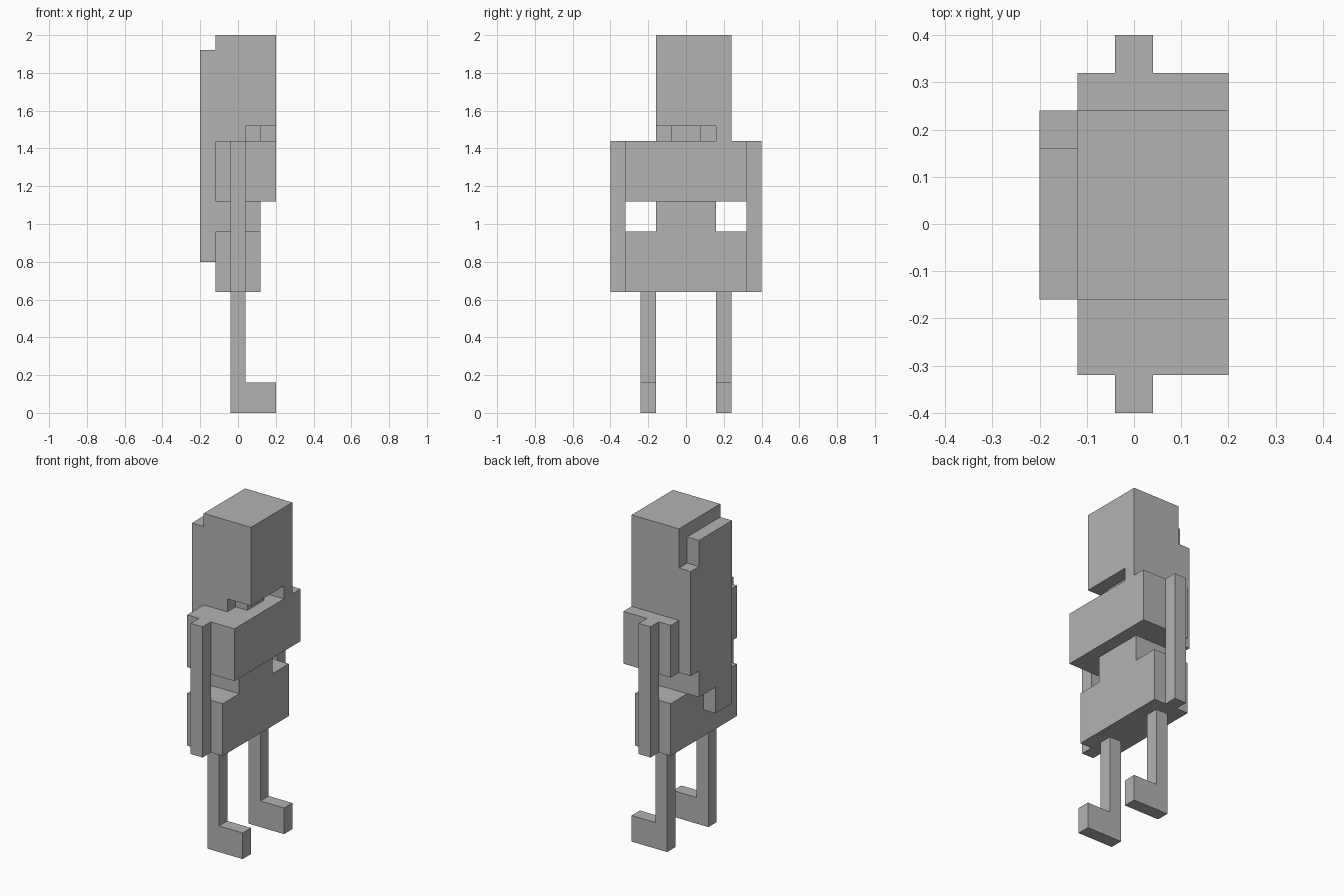
import bpy
import bmesh
from mathutils import Vector

cube = bpy.data.objects.get("Cube")
if cube:
    bpy.data.objects.remove(cube, do_unlink=True)

U = 0.08  # one block of the blocky grid

grey = bpy.data.materials.new("plain_grey")
grey.use_nodes = True
colour = (0.45, 0.45, 0.45, 1.0)
grey.diffuse_color = colour
grey.node_tree.nodes["Principled BSDF"].inputs["Base Color"].default_value = colour


def prism(name, outline, axis, start, end):
    """Extrude a flat outline (in blocks) along an axis from start to end."""
    def place(a, b, d):
        p = [a, b]
        p.insert(axis, d)
        return Vector(p) * U

    bm = bmesh.new()
    face = bm.faces.new([bm.verts.new(place(a, b, start)) for a, b in outline])
    ext = bmesh.ops.extrude_face_region(bm, geom=[face])
    moved = [v for v in ext["geom"] if isinstance(v, bmesh.types.BMVert)]
    bmesh.ops.translate(bm, verts=moved, vec=place(0, 0, end - start))
    bmesh.ops.recalc_face_normals(bm, faces=bm.faces)
    mesh = bpy.data.meshes.new(name)
    bm.to_mesh(mesh)
    bm.free()
    mesh.materials.append(grey)
    obj = bpy.data.objects.new(name, mesh)
    bpy.context.collection.objects.link(obj)
    return obj


def box(name, x, y, z):
    rect = [(x[0], y[0]), (x[1], y[0]), (x[1], y[1]), (x[0], y[1])]
    return prism(name, rect, 2, *z)


# Torso: wide hips, narrow waist, deep chest
hips_and_waist = [(-4, 8), (4, 8), (4, 12), (2, 12), (2, 14), (-2, 14), (-2, 12), (-4, 12)]
prism("hips_and_waist", hips_and_waist, 0, -1.5, 1.5)
box("chest", (-1.5, 2.5), (-4, 4), (14, 18))

# Head above a stepped neck that leaves a notch under the chin
box("head", (-1.5, 2.5), (-2, 3), (19, 25))
neck = [(-1.5, -2), (0.5, -2), (0.5, -1), (1.5, -1), (1.5, 1),
        (0.5, 1), (0.5, 2), (2.5, 2), (2.5, 3), (-1.5, 3)]
prism("neck", neck, 2, 18, 19)

# Long hair panel down the back, with stepped edges
hair = [(-2, 10), (0, 10), (0, 12), (2, 12), (2, 14), (3, 14),
        (3, 22), (2, 22), (2, 24), (-2, 24)]
prism("back_hair", hair, 0, -2.5, -1.5)

# Arms and L-shaped legs with feet, one per side
leg = [(-0.5, 0), (2.5, 0), (2.5, 2), (0.5, 2), (0.5, 8), (-0.5, 8)]
for side, s in (("far", 1), ("near", -1)):
    box(side + "_arm", (-0.5, 0.5), sorted((4 * s, 5 * s)), (8, 18))
    prism(side + "_leg", leg, 1, *sorted((2 * s, 3 * s)))
